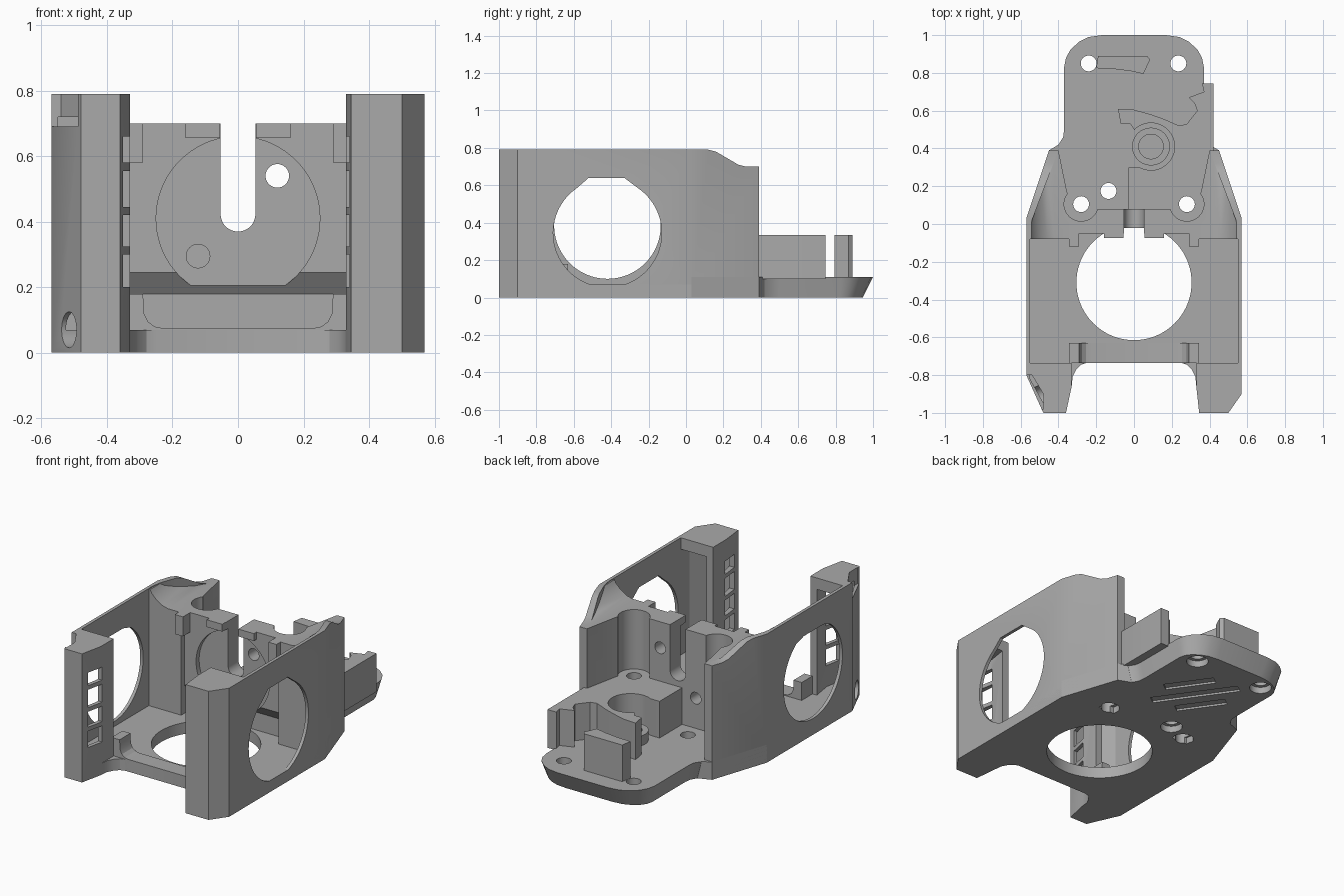
import bpy, bmesh
from math import sin, cos, pi, radians, atan2

if "Cube" in bpy.data.objects:
    bpy.data.objects.remove(bpy.data.objects["Cube"])

grey = bpy.data.materials.new("plain grey")
grey.use_nodes = True
grey.diffuse_color = (0.4, 0.4, 0.4, 1)
grey.node_tree.nodes["Principled BSDF"].inputs["Base Color"].default_value = (0.4, 0.4, 0.4, 1)


def prism(name, pts, lo, hi, axis="z"):
    """Extrude a flat outline between two heights along an axis."""
    place = {"x": lambda a, b, h: (h, a, b),
             "y": lambda a, b, h: (a, h, b),
             "z": lambda a, b, h: (a, b, h)}[axis]
    bm = bmesh.new()
    rings = [[bm.verts.new(place(a, b, h)) for a, b in pts] for h in (lo, hi)]
    n = len(pts)
    for ring in rings:
        bm.faces.new(ring)
    for i in range(n):
        j = (i + 1) % n
        bm.faces.new((rings[0][i], rings[0][j], rings[1][j], rings[1][i]))
    bmesh.ops.recalc_face_normals(bm, faces=bm.faces)
    mesh = bpy.data.meshes.new(name)
    bm.to_mesh(mesh)
    bm.free()
    mesh.materials.append(grey)
    obj = bpy.data.objects.new(name, mesh)
    bpy.context.collection.objects.link(obj)
    return obj


def arc(cx, cy, r, start=0, end=360, n=48):
    steps = n if end - start == 360 else n + 1
    angles = [radians(start + (end - start) * i / n) for i in range(steps)]
    return [(cx + r * cos(a), cy + r * sin(a)) for a in angles]


def rect(x0, x1, y0, y1):
    return [(x0, y0), (x1, y0), (x1, y1), (x0, y1)]


def flip(pts, s):
    return [(s * x, y) for x, y in pts]


def cut(obj, *cutters):
    """Subtract each cutter, then throw it away."""
    bpy.context.view_layer.objects.active = obj
    for c in cutters:
        c.hide_render = True
        mod = obj.modifiers.new("cut", "BOOLEAN")
        mod.operation, mod.solver, mod.object = "DIFFERENCE", "EXACT", c
        bpy.ops.object.modifier_apply(modifier=mod.name)
        bpy.data.objects.remove(c)


def finish(obj):
    bpy.ops.object.select_all(action="DESELECT")
    obj.select_set(True)
    bpy.context.view_layer.objects.active = obj
    bpy.ops.object.shade_smooth_by_angle(angle=radians(25))


parts = []
screws = [(-0.24, 0.85), (0.235, 0.85), (-0.28, 0.105), (0.28, 0.105), (-0.135, 0.175)]

# Front floor with its curved front edge and large round opening
half = [(0.57, 0.03), (0.57, -0.78), (0.45, -0.86), (0.33, -0.86),
        (0.325, -0.81), (0.305, -0.77), (0.28, -0.745), (0.25, -0.735)]
floor = prism("front_floor", half + flip(half[::-1], -1), 0, 0.07)
cut(floor, prism("c", arc(0, -0.31, 0.305, n=72), -1, 1))
parts.append(floor)

# Rear plate with rounded corners and an undercut back edge
half = [(0.57, 0.03), (0.45, 0.39), (0.40, 0.42), (0.375, 0.46), (0.37, 0.5), (0.37, 0.83),
        (0.36, 0.88), (0.335, 0.925), (0.29, 0.965), (0.24, 0.99), (0.17, 1.0)]
plate = prism("rear_plate", half + flip(half[::-1], -1), 0, 0.11)
for v in plate.data.vertices:
    if v.co.z < 0.01 and v.co.y > 0.4:
        v.co.x *= 0.93
        v.co.y -= 0.055 * max(0, v.co.y - 0.8) / 0.2
cut(plate, prism("c", arc(0, -0.31, 0.305, n=72), -1, 1))
for x, y in screws:
    cut(plate, prism("c", arc(x, y, 0.042, n=32), -1, 1),
        prism("c", arc(x, y, 0.063, n=32), -1, 0.04))
# Three slanted recesses underneath
for off, length in ((-0.13, 0.3), (0, 0.52), (0.13, 0.3)):
    bar = prism("c", rect(-length / 2, length / 2, -0.03, 0.03), -0.1, 0.012)
    bar.rotation_euler.z = atan2(0.45, -0.32)
    bar.location = (off * 0.8, 0.55 + off * 0.57, 0)
    bpy.context.view_layer.update()
    cut(plate, bar)
parts.append(plate)

for s, side in ((1, "left"), (-1, "right")):
    # Thin side wall with a flat-topped round window
    wall = prism(side + "_wall", flip([(0.57, -0.75), (0.57, 0.03), (0.45, 0.39), (0.40, 0.39),
                                       (0.54, 0.02), (0.55, -0.04), (0.55, -0.75)], s), 0, 0.79)
    cz, r = (0.345, 0.29) if s > 0 else (0.385, 0.285)
    window = arc(-0.42, cz, r, 125, 415, 64) + [(-0.33, 0.64), (-0.52, 0.64)]
    cut(wall, prism("c", window, s * 0.4, s * 0.7, "x"))

    # Solid shoulder joining the wall to the mounting plate
    shoulder = prism(side + "_shoulder", flip([(0.555, -0.08), (0.33, -0.08), (0.33, 0.1),
                     (0.355, 0.17), (0.40, 0.39), (0.45, 0.39), (0.56, 0.05)], s), 0, 0.785)
    scoop = [(0.2, 0.70), (0.42, 0.70), (0.46, 0.71), (0.50, 0.735), (0.53, 0.765), (0.55, 0.8), (0.2, 0.9)]
    cut(shoulder, prism("c", flip(scoop, s), -0.5, 0.5, "y"),
        prism("c", arc(s * 0.28, 0.105, 0.09), 0.335 if s > 0 else 0.11, 1))
    slope = [(0.12, 0.79), (0.16, 0.78), (0.28, 0.71), (0.32, 0.70), (0.5, 0.70), (0.5, 0.9), (0.12, 0.9)]
    for obj in (wall, shoulder):
        cut(obj, prism("c", slope, -1, 1, "x"))

    # Hollow front post, open to the rear, with four vent windows inside
    tip = [(0.57, -0.9), (0.50, -1), (0.345, -1)] if s > 0 else [(0.57, -0.8), (0.48, -1), (0.36, -1)]
    post = prism(side + "_post", flip([(0.57, -0.735)] + tip + [(0.33, -0.86), (0.33, -0.735)], s), 0, 0.79)
    hollow = [(0.55, -0.7), (0.55, -0.82), (0.47, -0.965), (0.375, -0.965), (0.355, -0.86), (0.38, -0.7)]
    cut(post, prism("c", flip(hollow, s), 0.07, 0.72))
    for z0, z1 in ((0.2, 0.3), (0.325, 0.42), (0.445, 0.555), (0.58, 0.66)):
        cut(post, prism("c", rect(-0.955, -0.85, z0, z1), s * 0.3, s * 0.42, "x"))
    if s < 0:
        # Corner notch and angled screw hole
        notch = [(-0.6, -0.98), (-0.48, -0.98), (-0.48, -0.90), (-0.54, -0.80), (-0.6, -0.80)]
        bore = prism("c", arc(0, 0.07, 0.055, n=32), -0.06, 0.06, "y")
        bore.location = (-0.515, -0.92, 0)
        bore.rotation_euler.z = -radians(66)
        bpy.context.view_layer.update()
        cut(post, prism("c", notch, 0.69, 1), bore)

    # Curved gusset where the front bar meets the post
    gusset = prism(side + "_gusset", flip([(0.345, 0), (0.345, 0.18), (0.29, 0.18), (0.287, 0.12),
                   (0.275, 0.095), (0.255, 0.08), (0.23, 0.075), (0, 0.075), (0, 0)], s), -0.735, -0.63, "y")
    # Small tabs on the front of the mounting plate
    tab = prism(side + "_tab", flip(rect(0.29, 0.345, -0.12, -0.04), s), 0.58, 0.7)
    lip = prism(side + "_lip", flip(rect(0.055, 0.16, -0.075, -0.04), s), 0.655, 0.7)
    parts += [wall, shoulder, post, gusset, tab, lip]

# Upright mounting plate with round recess, slot and screw holes
mount = prism("mounting_plate", [(-0.05, 0.7), (-0.05, 0.245), (0.0, 0.18), (0.0, 0), (0.08, 0), (0.08, 0.7)],
              -0.345, 0.345, "x")
slot = arc(0, 0.423, 0.053, 180, 360, 24) + [(0.053, 0.9), (-0.053, 0.9)]
cut(mount, prism("c", arc(0, 0.41, 0.25, n=72), -0.2, -0.02, "y"), prism("c", slot, -0.2, 0.2, "y"))
for x, z in ((0.12, 0.54), (-0.122, 0.295)):
    cut(mount, prism("c", arc(x, z, 0.036, n=32), -0.2, 0.2, "y"))
for x, z in ((0.28, 0.335), (-0.28, 0.11)):
    cut(mount, prism("c", arc(x, 0.105, 0.09), z, 1), prism("c", arc(x, 0.105, 0.042), -1, 1))
parts.append(mount)

# Raised block with an open round pocket and a hooked arm
outline = ([(-0.03, 0.07), (-0.03, 0.30)] + arc(0.09, 0.41, 0.125, -118, 135, 32)
           + [(-0.02, 0.53), (-0.07, 0.53), (-0.085, 0.61), (0.0, 0.605), (0.09, 0.58), (0.16, 0.555),
              (0.24, 0.52), (0.28, 0.53), (0.335, 0.60), (0.32, 0.64), (0.29, 0.67), (0.37, 0.70),
              (0.36, 0.745), (0.42, 0.745), (0.42, 0.39), (0.36, 0.07)])
block = prism("raised_block", outline, 0.1, 0.335)
cut(block, prism("c", arc(0.28, 0.105, 0.042, n=32), -1, 1))
parts.append(block)

# Bearing ring in the pocket
ring = prism("bearing_ring", arc(0.09, 0.41, 0.1), 0.1, 0.17)
cut(ring, prism("c", arc(0.09, 0.41, 0.065), 0.12, 1))
parts.append(ring)

# Curved stop at the back
stop = prism("rear_stop", [(-0.2, 0.825), (-0.1, 0.82), (-0.02, 0.81), (0.05, 0.795),
                           (0.085, 0.87), (0.07, 0.89), (-0.19, 0.89)], 0.1, 0.335)
parts.append(stop)

for p in parts:
    finish(p)
